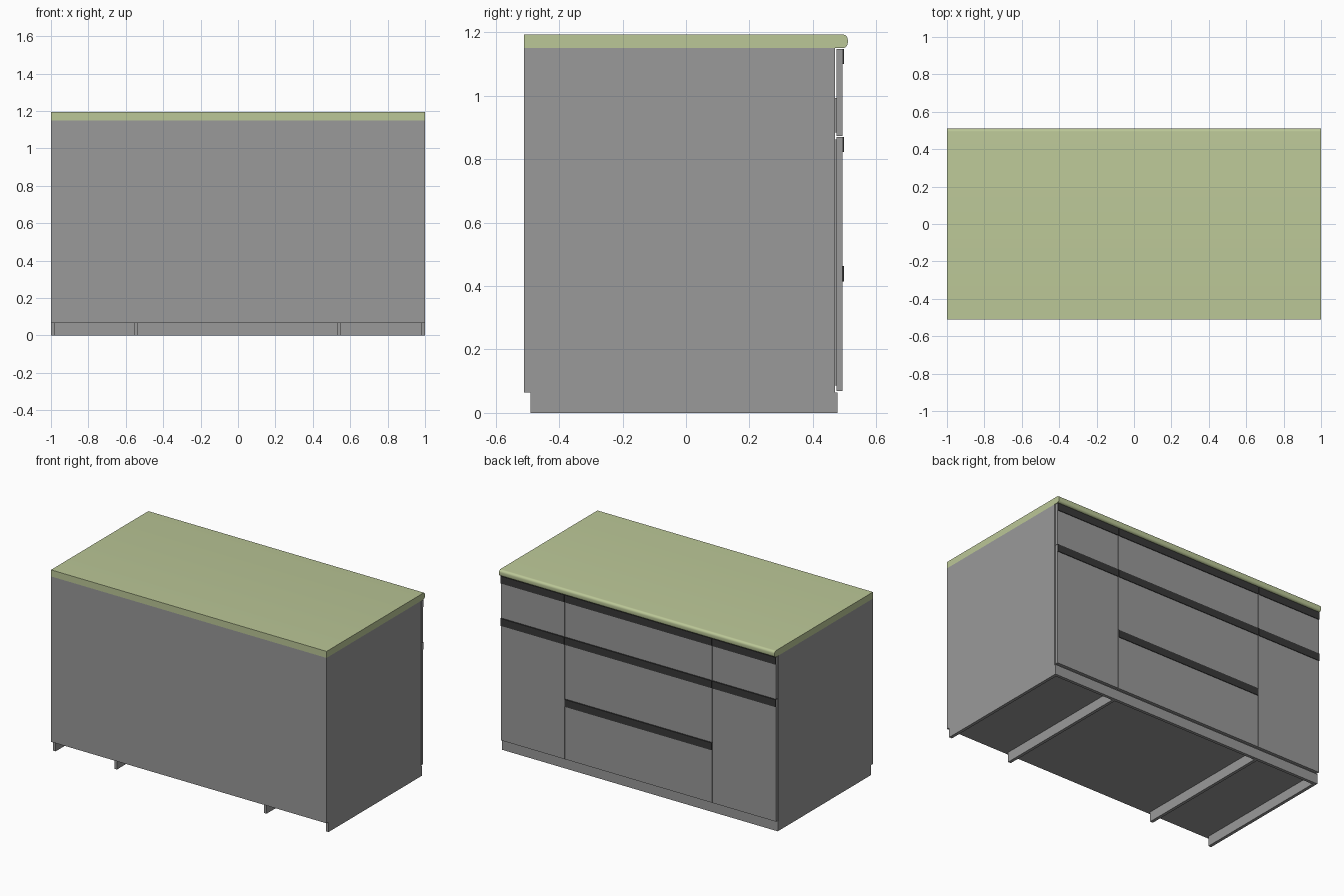
import bpy, bmesh, math

if "Cube" in bpy.data.objects:
    bpy.data.objects.remove(bpy.data.objects["Cube"])


def material(name, rgb):
    m = bpy.data.materials.new(name)
    m.diffuse_color = (*rgb, 1)
    m.use_nodes = True
    m.node_tree.nodes["Principled BSDF"].inputs["Base Color"].default_value = m.diffuse_color
    return m


GREEN = material("worktop_green", (0.497, 0.571, 0.309))
GREY = material("cabinet_grey", (0.32, 0.32, 0.32))
DARK = material("handle_dark", (0.04, 0.04, 0.04))


def box_object(name, boxes, mat=GREY):
    """One object from boxes given as (x0, x1, y0, y1, z0, z1)."""
    bm = bmesh.new()
    for x0, x1, y0, y1, z0, z1 in boxes:
        verts = bmesh.ops.create_cube(bm, size=1)["verts"]
        for v in verts:
            v.co = ((x0 + x1) / 2 + v.co.x * (x1 - x0),
                    (y0 + y1) / 2 + v.co.y * (y1 - y0),
                    (z0 + z1) / 2 + v.co.z * (z1 - z0))
    me = bpy.data.meshes.new(name)
    bm.to_mesh(me)
    bm.free()
    ob = bpy.data.objects.new(name, me)
    bpy.context.collection.objects.link(ob)
    me.materials.append(mat)
    return ob


T = 0.02                      # board thickness
BACK, BODY, FRONT = -0.51, 0.469, 0.494
Z0, Z1 = 0.065, 1.15          # carcass height
SPLIT = 0.871                 # between top drawers and lower fronts
GAP = 0.0015


def drawer(name, x0, x1, z0, z1):
    """Open-topped drawer box behind a front."""
    y0, y1 = BACK + 0.06, 0.474
    a, b = x0 + 0.03, x1 - 0.03
    box_object(name, [(a, b, y0, y1, z0, z0 + 0.01),
                      (a, a + T, y0, y1, z0 + 0.01, z1),
                      (b - T, b, y0, y1, z0 + 0.01, z1),
                      (a + T, b - T, y0, y0 + T, z0 + 0.01, z1)])


def front(name, x0, x1, z0, z1):
    """Front panel with a full-width dark handle strip on its top edge."""
    a, b = x0 + GAP, x1 - GAP
    box_object(name + "_front", [(a, b, 0.474, FRONT, z0 + GAP, z1 - GAP)])
    box_object(name + "_handle",
               [(a, b, FRONT, 0.498, z1 - 0.049, z1 - 0.001),
                (a, b, 0.475, FRONT, z1 - GAP, z1 - 0.001)], DARK)


# three cabinets side by side
columns = [("left", -1.0, -0.535), ("middle", -0.535, 0.535), ("right", 0.535, 1.0)]
for name, x0, x1 in columns:
    box_object(name + "_carcass", [
        (x0, x0 + T, BACK, BODY, Z0, Z1),
        (x1 - T, x1, BACK, BODY, Z0, Z1),
        (x0 + T, x1 - T, BACK, BODY, Z0, Z0 + T),
        (x0 + T, x1 - T, BACK, BODY, Z1 - T, Z1),
        (x0 + T, x1 - T, BACK, BACK + T, Z0 + T, Z1 - T)])
    front(name + "_top_drawer", x0, x1, SPLIT, 1.149)
    drawer(name + "_top_drawer_box", x0, x1, 0.884, 0.993)
    if name == "middle":
        front("middle_drawer", x0, x1, 0.464, SPLIT)
        drawer("middle_drawer_box", x0, x1, 0.49, 0.70)
        front("bottom_drawer", x0, x1, 0.068, 0.464)
        drawer("bottom_drawer_box", x0, x1, 0.09, 0.30)
    else:
        front(name + "_lower", x0, x1, 0.068, SPLIT)
        drawer(name + "_lower_box", x0, x1, 0.086, 0.862)

# plinth: long front board and four cross boards
box_object("plinth_front", [(-1, 1, 0.477 - T, 0.477, 0, Z0)])
for i, x in enumerate((-0.99, -0.545, 0.54, 0.99)):
    box_object(f"plinth_cross_board_{i + 1}",
               [(x - T / 2, x + T / 2, -0.49, 0.477 - T, 0, Z0)])

# worktop with one rounded long edge
top = box_object("worktop", [(-1, 1, -0.51, 0.51, Z1, 1.193)], GREEN)
bm = bmesh.new()
bm.from_mesh(top.data)
edges = [e for e in bm.edges
         if all(v.co.y > 0.5 for v in e.verts)
         and abs(e.verts[0].co.x - e.verts[1].co.x) > 1]
bmesh.ops.bevel(bm, geom=edges, offset=0.016, segments=6, profile=0.5, affect='EDGES')
bm.to_mesh(top.data)
bm.free()
bpy.context.view_layer.objects.active = top
top.select_set(True)
bpy.ops.object.shade_smooth_by_angle(angle=math.radians(30))
